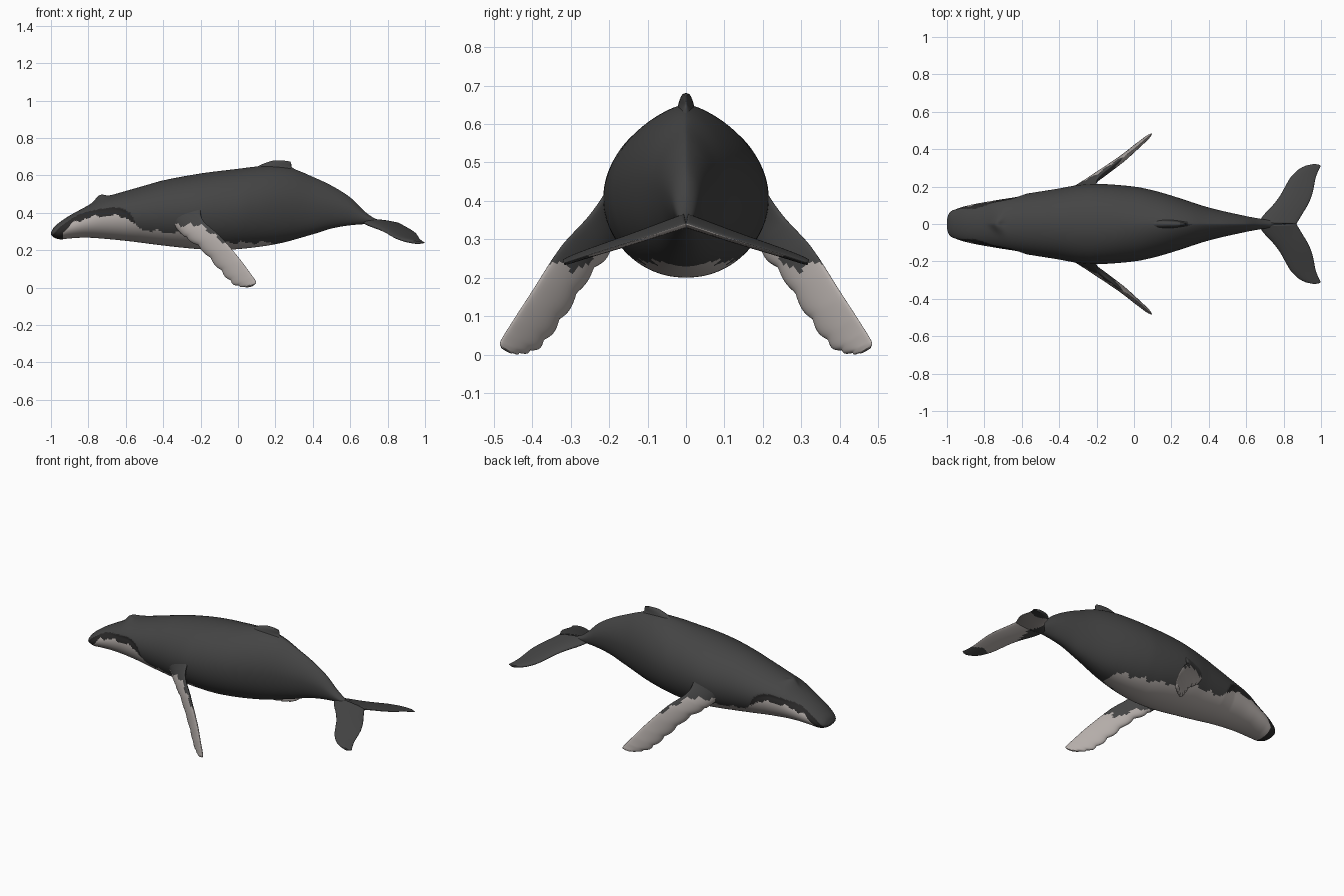
import bpy, bmesh, math
from mathutils import Vector

if "Cube" in bpy.data.objects:
    bpy.data.objects.remove(bpy.data.objects["Cube"])


def material(name, rgb):
    m = bpy.data.materials.new(name)
    m.diffuse_color = (*rgb, 1)
    m.use_nodes = True
    m.node_tree.nodes["Principled BSDF"].inputs["Base Color"].default_value = m.diffuse_color
    return m


MATS = [material("slate skin", (0.058, 0.058, 0.058)),
        material("pale belly", (0.46, 0.42, 0.40)),
        material("dark lip", (0.024, 0.023, 0.023))]


def curve(pts, x):
    """Smooth interpolation through (x, value...) points."""
    def slope(i):
        a, b = pts[max(i - 1, 0)], pts[min(i + 1, len(pts) - 1)]
        return (b[1] - a[1]) / (b[0] - a[0])
    if x <= pts[0][0]:
        return pts[0][1]
    for i in range(len(pts) - 1):
        (x0, y0), (x1, y1) = pts[i], pts[i + 1]
        if x <= x1:
            d = x1 - x0
            t = (x - x0) / d
            return ((2*t**3 - 3*t*t + 1)*y0 + (t**3 - 2*t*t + t)*d*slope(i)
                    + (3*t*t - 2*t**3)*y1 + (t**3 - t*t)*d*slope(i + 1))
    return pts[-1][1]


def loft(name, rings, paint=None, mirror=False):
    """Skin closed rings, cap the ends, paint faces by rule."""
    bm = bmesh.new()
    vs = [[bm.verts.new(p) for p in r] for r in rings]
    n = len(rings[0])
    for a, b in zip(vs, vs[1:]):
        for i in range(n):
            j = (i + 1) % n
            bm.faces.new((a[i], a[j], b[j], b[i]))
    bm.faces.new(vs[0])
    bm.faces.new(vs[-1])
    bmesh.ops.recalc_face_normals(bm, faces=bm.faces[:])
    bm.normal_update()
    for f in bm.faces:
        f.smooth = True
        if paint:
            f.material_index = paint(f.calc_center_median(), f.normal)
    me = bpy.data.meshes.new(name)
    bm.to_mesh(me)
    bm.free()
    for m in MATS:
        me.materials.append(m)
    ob = bpy.data.objects.new(name, me)
    bpy.context.collection.objects.link(ob)
    if mirror:
        mod = ob.modifiers.new("Mirror", 'MIRROR')
        mod.use_axis = (False, True, False)
        mod.use_mirror_merge = False
    return ob


def foil(name, lead, trail, thick, paint=None, mirror=False, bumps=0.0, steps=60):
    """Thin blade between a leading and a trailing edge."""
    def at(pts, t):
        return Vector([curve([(i, p[k]) for i, p in enumerate(pts)],
                             t * (len(pts) - 1)) for k in range(3)])
    rings = []
    for s in range(steps + 1):
        t = s / steps
        a, b = at(lead, t), at(trail, t)
        t0, t1 = max(t - .02, 0), min(t + .02, 1)
        span = at(lead, t1) + at(trail, t1) - at(lead, t0) - at(trail, t0)
        chord = b - a
        nrm = chord.cross(span).normalized()
        if bumps and t > .2:
            a -= chord.normalized() * bumps * (abs(math.sin(t * 30)) - .5)
        mid, half = (a + b) / 2, (b - a) / 2
        th = thick[0] + (thick[1] - thick[0]) * t
        rings.append([])
        for k in range(28):
            q = 2 * math.pi * k / 28
            c = math.cos(q)
            rings[-1].append(mid + half * c + nrm * (th / 2 * math.sin(q) * (1 - .35 * c)))
    return loft(name, rings, paint, mirror)


# Body: back line, belly line and half width along the length
BACK = [(-1, .295), (-.985, .322), (-.95, .352), (-.9, .385), (-.8, .44), (-.73, .479),
        (-.65, .502), (-.5, .545), (-.4, .573), (-.2, .61), (0, .635), (.1, .647),
        (.2, .65), (.3, .633), (.4, .592), (.5, .545), (.6, .482), (.68, .405),
        (.74, .365), (.81, .346)]
BELLY = [(-1, .283), (-.985, .268), (-.95, .258), (-.9, .263), (-.8, .267), (-.6, .25),
         (-.4, .225), (-.2, .205), (-.05, .202), (.2, .232), (.4, .285), (.5, .316),
         (.6, .333), (.7, .34), (.81, .337)]
WIDTH = [(-1, .025), (-.99, .055), (-.96, .08), (-.9, .102), (-.8, .124), (-.6, .158),
         (-.4, .19), (-.3, .208), (-.2, .215), (0, .2), (.1, .18), (.2, .152), (.4, .088),
         (.6, .042), (.7, .024), (.81, .006)]
# Painted borders of the lip and the pale belly
LIP = [(-1, .27), (-.95, .325), (-.85, .39), (-.75, .418), (-.65, .428), (-.58, .4),
       (-.54, .33)]
PALE = [(-.94, .29), (-.88, .345), (-.75, .382), (-.6, .372), (-.52, .315), (-.33, .292),
        (-.2, .262), (0, .24), (.12, .242), (.19, .235), (.23, .2)]


def body_paint(c, n):
    wob = .006 * math.sin(c.x * 55) + .004 * math.sin(c.x * 113)
    if -.935 < c.x < .23 and c.z < curve(PALE, c.x) + wob:
        return 1
    if c.x < -.55 and c.z < curve(LIP, c.x):
        return 2
    return 0


rings = []
for s in range(221):
    x = -1 + 1.81 * (s / 220) ** 1.25
    top, bot, w = curve(BACK, x), curve(BELLY, x), curve(WIDTH, x)
    zc, h = (top + bot) / 2, (top - bot) / 2
    keel = .45 * min(max((x + .1) / .5, 0), 1)
    ring = []
    for k in range(96):
        a = 2 * math.pi * k / 96
        c, sn = math.cos(a), math.sin(a)
        e = 1 + keel if sn > 0 else .95
        y = w * math.copysign(abs(c) ** e, c)
        z = zc + h * sn
        # lower jaw tucked under the upper lip
        if x < -.54:
            tuck = min(max((curve(LIP, x) - z) / .012, 0), 1)
            y *= 1 - .06 * tuck * min((-.54 - x) / .08, 1)
        # raised guard around the blowhole
        if sn > 0:
            z += .02 * math.exp(-((x + .74 - abs(y) * .5) / .028) ** 2 - (y / .04) ** 2)
        ring.append((x, y, z))
    rings.append(ring)
loft("body", rings, body_paint)

# Dorsal fin with a long low base
foil("dorsal_fin",
     [(-.08, 0, .605), (.08, 0, .64), (.14, 0, .664), (.19, 0, .679), (.24, 0, .68)],
     [(.46, 0, .545), (.34, 0, .615), (.29, 0, .642), (.285, 0, .66), (.28, 0, .674)],
     (.06, .01), steps=30)

# Flippers: pale blades with a knobbly leading edge and a dark root
foil("flippers",
     [(-.37, .165, .37), (-.3, .188, .285), (-.2, .25, .212), (-.1, .32, .102),
      (-.025, .382, .022), (.035, .432, .003), (.065, .46, .006)],
     [(-.2, .18, .46), (-.19, .248, .365), (-.1, .325, .28), (0, .4, .165),
      (.06, .452, .085), (.095, .482, .035), (.09, .48, .018)],
     (.055, .016),
     lambda c, n: 1 if c.z < .335 - .75 * max(c.x + .2, 0)
     + .008 * math.sin(c.x * 90) - (.06 if n.y < 0 and c.x < -.1 else 0) else 0,
     mirror=True, bumps=.012, steps=90)

# Tail flukes drooping to the tips, pale patch beneath
OUTLINE = [(0, .66, .868), (.05, .695, .898), (.1, .742, .928), (.15, .78, .95),
           (.2, .808, .962), (.25, .838, .972), (.29, .878, .988), (.31, .915, .998),
           (.318, .95, .985)]


def fluke_z(x, y):
    return .348 - .3 * y - .06 * (x - .75)


foil("tail_flukes",
     [(l, y, fluke_z(l, y)) for y, l, t in OUTLINE],
     [(t, y, fluke_z(t, y)) for y, l, t in OUTLINE],
     (.034, .014),
     lambda c, n: 1 if n.z < -.2 and c.x > .77 and c.y < .24
     + .01 * math.sin(c.x * 60) else 0,
     mirror=True)
